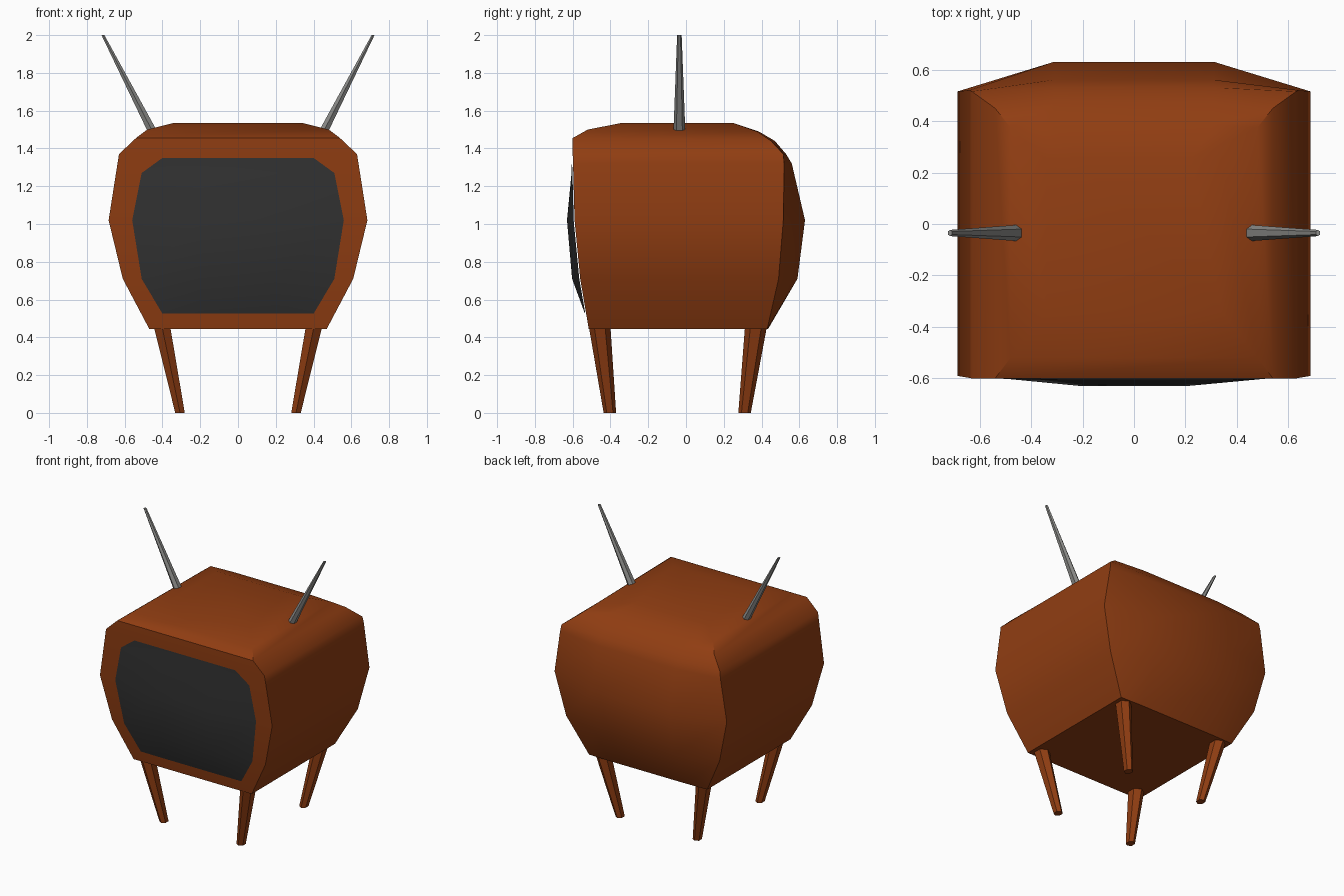
import bpy, bmesh, math
from mathutils import Vector

if "Cube" in bpy.data.objects:
    bpy.data.objects.remove(bpy.data.objects["Cube"])


def material(name, rgb):
    m = bpy.data.materials.new(name)
    m.diffuse_color = (*rgb, 1)
    m.use_nodes = True
    m.node_tree.nodes["Principled BSDF"].inputs["Base Color"].default_value = m.diffuse_color
    return m


WOOD = material("brown wood", (0.28, 0.047, 0.006))
GLASS = material("dark glass", (0.032, 0.032, 0.032))
METAL = material("grey metal", (0.26, 0.26, 0.25))


def loft(name, rings, mat, closed=True, smooth=45):
    """Skin a list of equally long point rings; closed lofts get end caps."""
    bm = bmesh.new()
    vr = [[bm.verts.new(p) for p in r] for r in rings]
    n = len(rings[0])
    for a, b in zip(vr, vr[1:]):
        for i in range(n if closed else n - 1):
            j = (i + 1) % n
            bm.faces.new((a[i], a[j], b[j], b[i]))
    if closed:
        bm.faces.new(vr[0][::-1])
        bm.faces.new(vr[-1])
        bmesh.ops.recalc_face_normals(bm, faces=bm.faces)
    me = bpy.data.meshes.new(name)
    bm.to_mesh(me)
    bm.free()
    me.materials.append(mat)
    ob = bpy.data.objects.new(name, me)
    bpy.context.collection.objects.link(ob)
    if smooth:
        bpy.ops.object.select_all(action='DESELECT')
        ob.select_set(True)
        bpy.context.view_layer.objects.active = ob
        bpy.ops.object.shade_smooth_by_angle(angle=math.radians(smooth))
    return ob


def spike(name, p0, p1, r0, r1, mat, sides=6):
    """Tapered rod with horizontal ends; radii are (x, y) pairs."""
    def ring(p, r):
        return [Vector(p) + Vector((r[0] * math.sin(t), r[1] * math.cos(t), 0))
                for t in (2 * math.pi * i / sides for i in range(sides))]
    return loft(name, [ring(p0, r0), ring(p1, r1)], mat, smooth=0)


# Cabinet: z, half width, front y, side back y, middle back y, drop of back edge
rows = [(0.445, 0.47, -0.515, 0.43, 0.435, 0),
        (0.71, 0.61, -0.56, 0.49, 0.59, 0),
        (1.02, 0.685, -0.59, 0.515, 0.63, 0),
        (1.32, 0.638, -0.598, 0.52, 0.56, 0),
        (1.37, 0.63, -0.60, 0.515, 0.53, 0),
        (1.455, 0.54, -0.60, 0.45, 0.47, 0.015),
        (1.50, 0.48, -0.52, 0.375, 0.385, 0.01),
        (1.535, 0.34, -0.34, 0.25, 0.25, 0)]
rings = []
for z, w, yf, ys, yb, d in rows:
    b = min(0.31, 0.65 * w)
    rings.append([(-w, yf, z), (w, yf, z), (w, ys, z - d),
                  (b, yb, z - d), (-b, yb, z - d), (-w, ys, z - d)])
loft("cabinet", rings, WOOD)

# Bulging screen: z, half width, rim y, middle y
screen = [(0.525, 0.40, -0.533, -0.535),
          (0.71, 0.51, -0.565, -0.603),
          (1.02, 0.56, -0.595, -0.63),
          (1.27, 0.51, -0.601, -0.606),
          (1.35, 0.40, -0.604, -0.604)]
loft("screen", [[(-w, yr, z), (-0.2, ym, z), (0.2, ym, z), (w, yr, z)]
                for z, w, yr, ym in screen], GLASS, closed=False)

# Legs and aerials, mirrored left and right
for s, side in ((-1, "left"), (1, "right")):
    spike("front_leg_" + side, (s * 0.307, -0.403, 0), (s * 0.402, -0.457, 0.455),
          (0.029, 0.033), (0.05, 0.057), WOOD)
    spike("back_leg_" + side, (s * 0.307, 0.31, 0), (s * 0.402, 0.37, 0.455),
          (0.029, 0.033), (0.05, 0.058), WOOD)
    spike("aerial_" + side, (s * 0.445, -0.035, 1.475), (s * 0.715, -0.035, 2.0),
          (0.03, 0.032), (0.009, 0.012), METAL)
